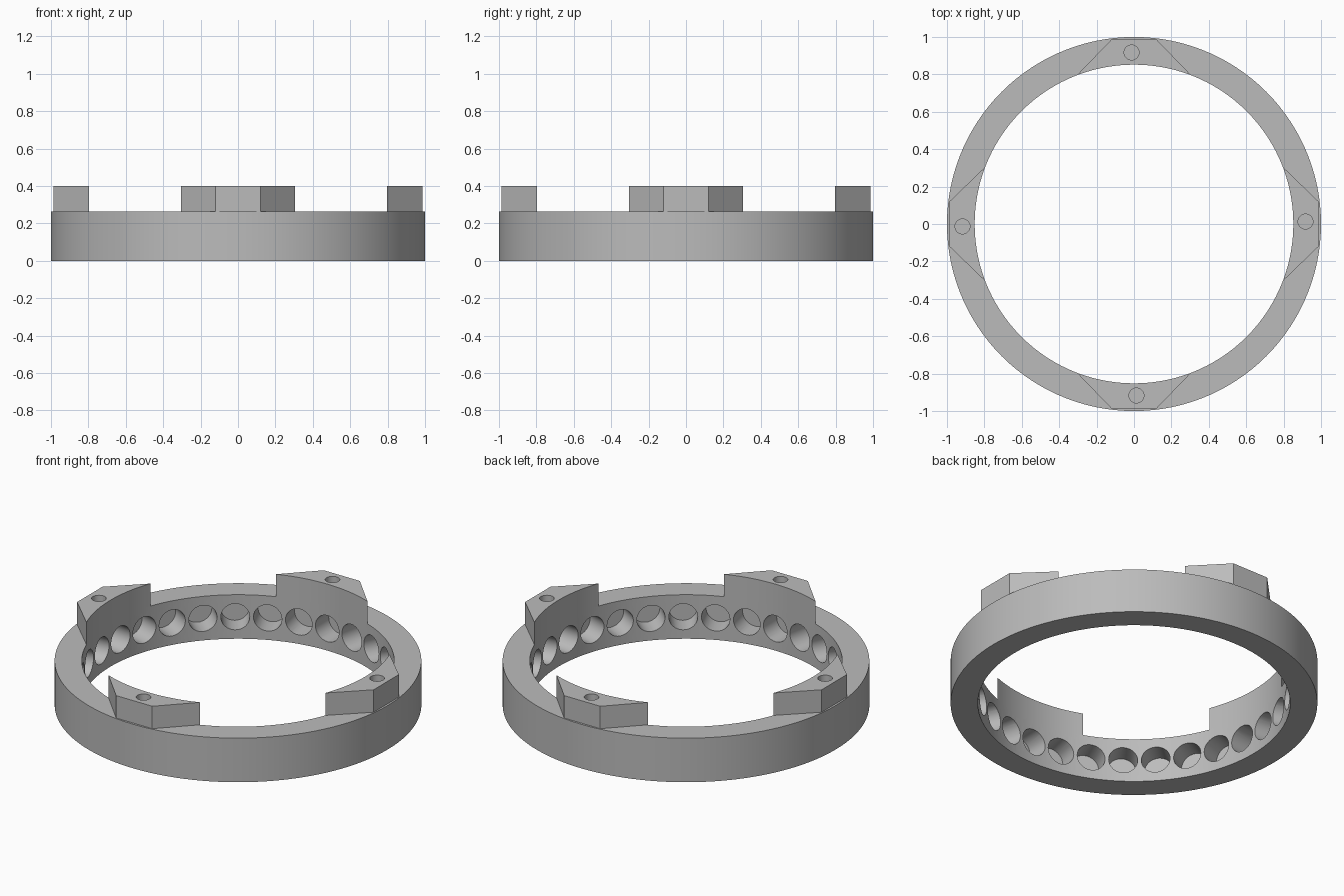
import bpy, bmesh, math
from mathutils import Matrix, Vector

if "Cube" in bpy.data.objects:
    bpy.data.objects.remove(bpy.data.objects["Cube"])

OUTER, INNER = 1.0, 0.852
RING_TOP, LUG_TOP = 0.265, 0.4
SEGMENTS = 120
BALLS = 30

grey = bpy.data.materials.new("grey metal")
grey.diffuse_color = (0.5, 0.5, 0.5, 1)
grey.use_nodes = True
grey.node_tree.nodes["Principled BSDF"].inputs["Base Color"].default_value = grey.diffuse_color


def make_object(name, bm):
    bmesh.ops.recalc_face_normals(bm, faces=bm.faces)
    mesh = bpy.data.meshes.new(name)
    bm.to_mesh(mesh)
    bm.free()
    mesh.materials.append(grey)
    obj = bpy.data.objects.new(name, mesh)
    bpy.context.collection.objects.link(obj)
    return obj


def add_cylinder(bm, radius, depth, matrix, segments):
    bmesh.ops.create_cone(bm, cap_ends=True, segments=segments, radius1=radius,
                          radius2=radius, depth=depth, matrix=matrix)


def cut(obj, cutter):
    """Subtract the cutter, then remove it."""
    cutter.hide_render = True
    mod = obj.modifiers.new("cut", 'BOOLEAN')
    mod.operation = 'DIFFERENCE'
    mod.solver = 'EXACT'
    mod.object = cutter
    bpy.ops.object.select_all(action='DESELECT')
    bpy.context.view_layer.objects.active = obj
    obj.select_set(True)
    bpy.ops.object.modifier_apply(modifier=mod.name)
    bpy.data.objects.remove(cutter)
    bpy.ops.object.shade_smooth_by_angle(angle=math.radians(30))


# Ring: a rectangular section swept round z
bm = bmesh.new()
section = [(INNER, 0), (OUTER, 0), (OUTER, RING_TOP), (INNER, RING_TOP)]
loops = []
for i in range(SEGMENTS):
    a = math.tau * i / SEGMENTS
    loops.append([bm.verts.new((r * math.cos(a), r * math.sin(a), z)) for r, z in section])
for i in range(SEGMENTS):
    a, b = loops[i], loops[(i + 1) % SEGMENTS]
    for j in range(4):
        k = (j + 1) % 4
        bm.faces.new((a[j], b[j], b[k], a[k]))
ring = make_object("ring", bm)

# Round blind pockets in the inner wall
bm = bmesh.new()
start, end = 0.81, 0.975
for i in range(BALLS):
    a = math.radians(6) + math.tau * i / BALLS
    place = (Matrix.Rotation(a, 4, 'Z')
             @ Matrix.Translation(((start + end) / 2, 0, RING_TOP / 2))
             @ Matrix.Rotation(math.pi / 2, 4, 'Y'))
    add_cylinder(bm, 0.079, end - start, place, 32)
cut(ring, make_object("pocket_cutter", bm))

# Four mounting lugs: flat outside, chamfered corners, curved inside, pin hole
for n, side in enumerate(("right", "back", "left", "front")):
    turn = Matrix.Rotation(n * math.pi / 2, 4, 'Z')
    outline = [(0.987, -0.12), (0.987, 0.12)]
    for deg in range(21, -22, -3):
        a = math.radians(deg)
        outline.append((INNER * math.cos(a), INNER * math.sin(a)))
    bm = bmesh.new()
    base = bm.faces.new([bm.verts.new(turn @ Vector((x, y, RING_TOP))) for x, y in outline])
    top = bmesh.ops.extrude_face_region(bm, geom=[base], use_keep_orig=True)["geom"]
    bmesh.ops.translate(bm, vec=(0, 0, LUG_TOP - RING_TOP),
                        verts=[v for v in top if isinstance(v, bmesh.types.BMVert)])
    lug = make_object(side + "_lug", bm)

    bm = bmesh.new()
    add_cylinder(bm, 0.04, 0.2, turn @ Matrix.Translation((0.917, 0.013, 0.37)), 32)
    cut(lug, make_object("pin_hole_cutter", bm))
